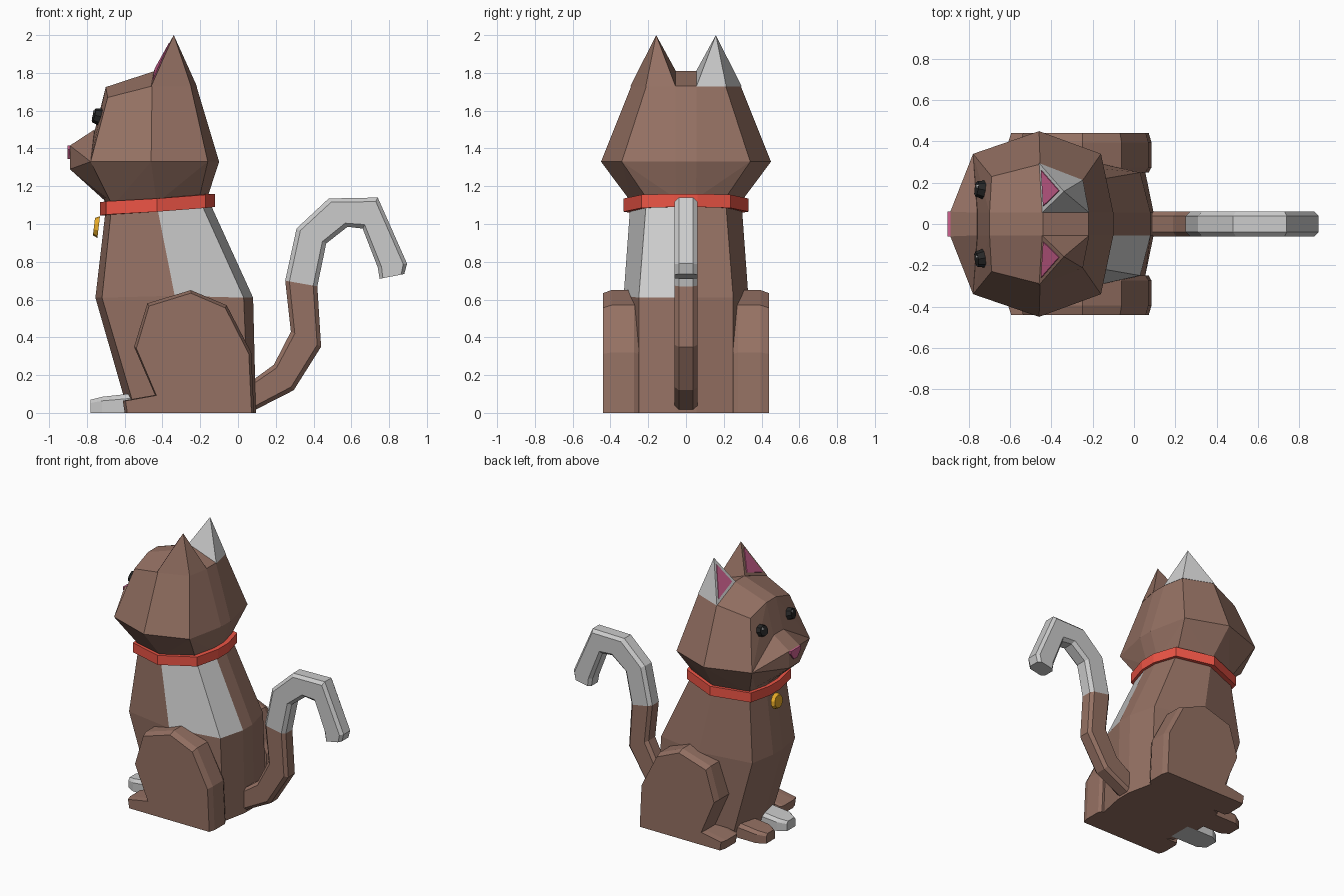
import bpy, bmesh, math
from mathutils import Vector

if "Cube" in bpy.data.objects:
    bpy.data.objects.remove(bpy.data.objects["Cube"])


def mat(name, col):
    m = bpy.data.materials.new(name)
    m.diffuse_color = (*col, 1)
    m.use_nodes = True
    m.node_tree.nodes["Principled BSDF"].inputs["Base Color"].default_value = m.diffuse_color
    return m


BROWN = mat("brown_fur", (0.30, 0.165, 0.125))
GREY = mat("grey_fur", (0.8, 0.8, 0.8))
RED = mat("red", (0.85, 0.09, 0.06))
PINK = mat("pink", (0.62, 0.12, 0.28))
GOLD = mat("gold", (0.8, 0.4, 0.02))
BLACK = mat("black", (0.02, 0.02, 0.02))


def finish(name, bm, *mats):
    bmesh.ops.recalc_face_normals(bm, faces=bm.faces[:])
    me = bpy.data.meshes.new(name)
    bm.to_mesh(me)
    bm.free()
    for m in mats:
        me.materials.append(m)
    ob = bpy.data.objects.new(name, me)
    bpy.context.collection.objects.link(ob)
    return ob


def hull(name, pts, m):
    bm = bmesh.new()
    for p in pts:
        bm.verts.new(p)
    r = bmesh.ops.convex_hull(bm, input=bm.verts[:])
    junk = [v for v in bm.verts if not v.link_faces]
    bmesh.ops.delete(bm, geom=junk, context='VERTS')
    bmesh.ops.dissolve_limit(bm, angle_limit=0.03, verts=bm.verts[:], edges=bm.edges[:])
    return finish(name, bm, m)


def loft(name, rings, mats, alt=(), closed=False):
    """Skin rings of points; alt lists (band, side) faces using the second material."""
    bm = bmesh.new()
    vs = [[bm.verts.new(p) for p in r] for r in rings]
    n, k = len(vs[0]), len(vs)
    for b in range(k if closed else k - 1):
        for i in range(n):
            j, c = (i + 1) % n, (b + 1) % k
            f = bm.faces.new((vs[b][i], vs[b][j], vs[c][j], vs[c][i]))
            f.material_index = int((b, i) in alt)
    if not closed:
        bm.faces.new(vs[0])
        bm.faces.new(vs[-1])
    return finish(name, bm, *mats)


def both(pts):
    return list(pts) + [(x, -y, z) for x, y, z in reversed(pts)]


def scaled(ring, s, dz=0.0, cx=-0.44):
    return [(cx + (x - cx) * s, y * s, z + dz) for x, y, z in ring]


# body: half rings run rear, back, side, front side, front
base = both([(.095, .055, 0), (.055, .25, 0), (-.30, .33, 0), (-.54, .23, 0), (-.58, .055, 0)])
belly = both([(.08, .055, .61), (.03, .25, .61), (-.335, .33, .62), (-.72, .25, .61), (-.755, .055, .61)])
neck = both([(-.155, .055, 1.125), (-.20, .21, 1.12), (-.43, .295, 1.10), (-.67, .21, 1.085), (-.70, .055, 1.08)])
loft("body", [base, belly, neck], (BROWN, GREY), alt={(1, 7), (1, 8)})

# collar and tag
loft("collar", [scaled(neck, 1.0, -.035), scaled(neck, 1.12, -.035),
                scaled(neck, 1.12, .035), scaled(neck, 1.0, .035)], (RED,), closed=True)


def disc(name, centre, normal, r, depth, m, sides=8):
    bm = bmesh.new()
    bmesh.ops.create_cone(bm, cap_ends=True, segments=sides, radius1=r, radius2=r * .8, depth=depth)
    ob = finish(name, bm, m)
    ob.rotation_mode = 'QUATERNION'
    ob.rotation_quaternion = Vector(normal).to_track_quat('Z', 'Y')
    ob.location = centre
    return ob


disc("collar_tag", (-.75, 0, .985), (-1, 0, .12), .058, .025, GOLD, 10)

# skull
jaw = both([(-.10, .055, 1.33), (-.16, .34, 1.33), (-.46, .45, 1.33), (-.78, .34, 1.33), (-.80, .055, 1.33)])
crown = both([(-.22, .055, 1.73), (-.25, .21, 1.73), (-.455, .29, 1.73), (-.69, .23, 1.67), (-.70, .055, 1.725)])
hull("head", scaled(neck, .97, .01) + jaw + crown + [(-.44, .055, 1.81), (-.44, -.055, 1.81)], BROWN)

# muzzle and nose
hull("muzzle", both([(-.78, .34, 1.33), (-.89, .06, 1.29), (-.89, .06, 1.415),
                     (-.76, .055, 1.50), (-.69, .055, 1.11), (-.66, .20, 1.11)]), BROWN)
hull("nose", both([(x, y, z) for x in (-.87, -.903) for y, z in ((.06, 1.415), (.06, 1.395), (.02, 1.345))]), PINK)

# ears and eyes
for s, side, fur in ((1, "left", GREY), (-1, "right", BROWN)):
    tip, out, top = Vector((-.34, s * .158, 2.0)), Vector((-.46, s * .295, 1.728)), Vector((-.445, s * .055, 1.812))
    hull(side + "_ear", [tip, out, top, (-.248, s * .213, 1.728), (-.217, s * .055, 1.728)], fur)
    mid = (tip + out + top) / 3
    nrm = (tip - out).cross(top - out).normalized()
    nrm *= -1 if nrm.x > 0 else 1
    tri = [mid + (p - mid) * .72 for p in (tip, out, top)]
    hull(side + "_inner_ear", [p + nrm * d for p in tri for d in (-.01, .005)], PINK)
    face = Vector((-.95, s * .16, .25)).normalized()
    eye = Vector((-.742, s * .168, 1.57))
    disc(side + "_eye", eye, face, .047, .045, BLACK)
    disc(side + "_eye_glint", eye + face * .02 + Vector((0, .012, .018)), face, .01, .012, GREY, 6)

# haunches with hind paws
profile = [(.085, 0), (.07, .32), (-.06, .57), (-.25, .65), (-.48, .58), (-.55, .35),
           (-.44, .095), (-.61, .065), (-.60, 0)]
for s, side in ((1, "left"), (-1, "right")):
    inset = [(-.25 + (x + .25) * .96, z * .975) for x, z in profile]
    loft(side + "_hind_leg", [[(x, s * .25, z) for x, z in inset],
                              [(x, s * .275, z) for x, z in profile],
                              [(x, s * .395, z) for x, z in profile],
                              [(x, s * .44, z) for x, z in inset]], (BROWN,))
    # front paws
    paw = []
    for x, w, h in ((-.50, .085, .11), (-.72, .085, .085), (-.78, .05, .07)):
        for y in (-w, w):
            paw += [(x, s * .12 + y, 0 if x > -.75 else .0), (x, s * .12 + y, h * .75), (x, s * .12 + y * .75, h)]
    hull(side + "_front_paw", paw, BROWN if s > 0 else GREY)

# tail: pairs of outer and inner points along the curl
tail = [((.06, .16), (.06, 0)), ((.19, .255), (.295, .12)), ((.28, .43), (.44, .35)), ((.25, .70), (.42, .67)),
        ((.31, .976), (.467, .897)), ((.48, 1.135), (.58, .985)), ((.74, 1.14), (.66, .976)),
        ((.895, .79), (.74, .77)), ((.88, .735), (.75, .71))]


def section(pair):
    a, b = Vector(pair[0]), Vector(pair[1])
    out = []
    for t, y in ((0, .038), (.13, .06), (.87, .06), (1, .038)):
        p = a.lerp(b, t)
        out.append((p.x, y, p.y))
    return both(out)


loft("tail_base", [section(p) for p in tail[:4]], (BROWN,))
loft("tail_tip", [section(p) for p in tail[3:]], (GREY,))
